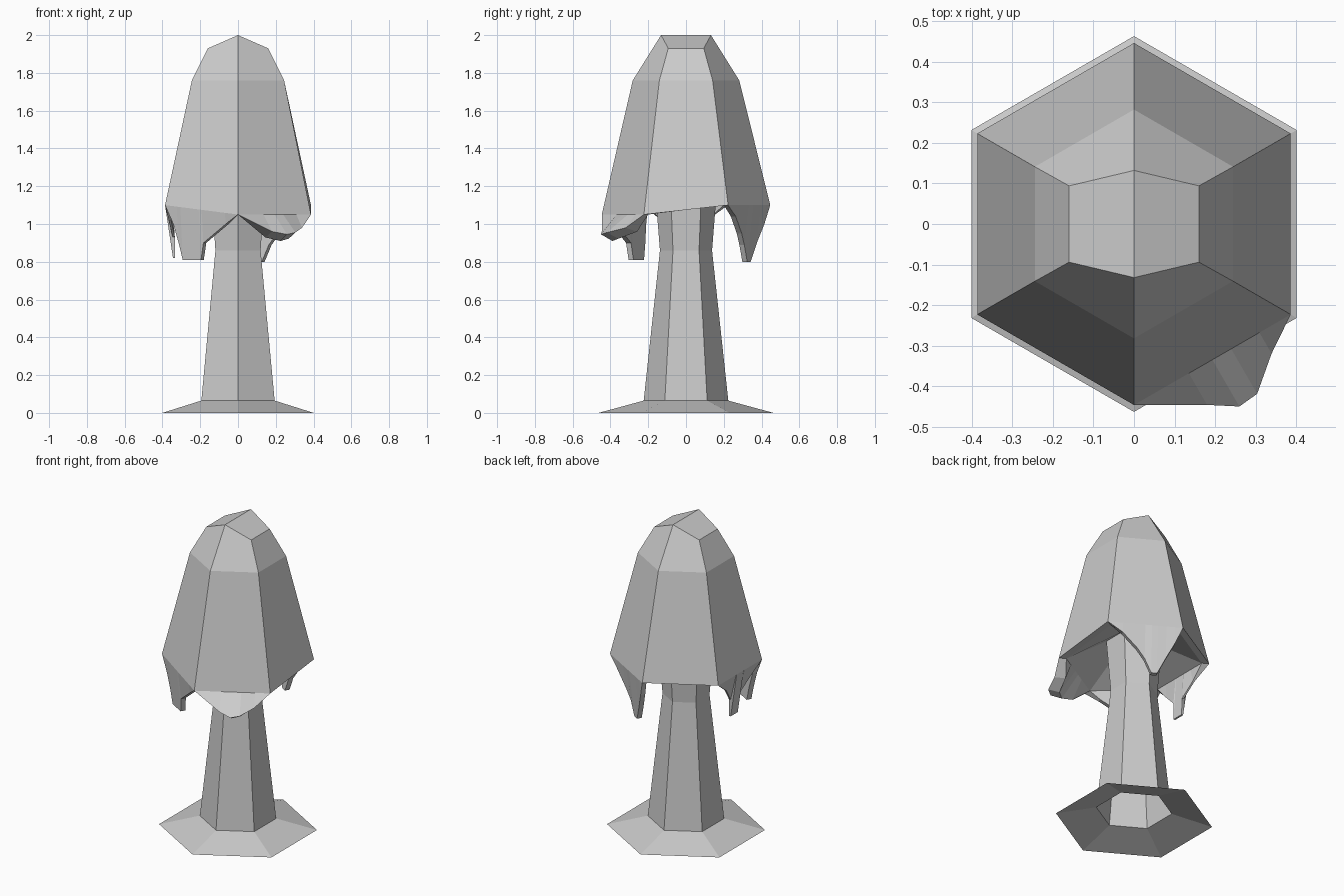
import bpy, bmesh, math
from mathutils import Vector

if "Cube" in bpy.data.objects:
    bpy.data.objects.remove(bpy.data.objects["Cube"])


def make(name, bm):
    bmesh.ops.remove_doubles(bm, verts=bm.verts, dist=0.0005)
    bmesh.ops.recalc_face_normals(bm, faces=bm.faces)
    me = bpy.data.meshes.new(name)
    bm.to_mesh(me)
    bm.free()
    ob = bpy.data.objects.new(name, me)
    bpy.context.collection.objects.link(ob)
    return ob


def hexa(r, z):
    """Six corners starting at 30 degrees; z may be one height or six."""
    zs = z if isinstance(z, list) else [z] * 6
    return [Vector((r * math.cos(math.radians(30 + 60 * k)),
                    r * math.sin(math.radians(30 + 60 * k)), zs[k])) for k in range(6)]


def face(bm, *pts):
    bm.faces.new([bm.verts.new(p) for p in pts])


def loft(bm, rings):
    for a, b in zip(rings, rings[1:]):
        for k in range(6):
            j = (k + 1) % 6
            face(bm, a[k], a[j], b[j], b[k])


# Stem with flared foot, open below
bm = bmesh.new()
loft(bm, [hexa(0.463, 0), hexa(0.224, 0.065), hexa(0.138, 0.86), hexa(0.165, 1.2)])
make("stem", bm)

# Cap: hexagonal dome ending in a short roof ridge
bm = bmesh.new()
R = 0.446
rim = hexa(R, [1.1, 1.1, 1.1, 1.1, 1.05, 1.05])
top = [Vector(p) for p in ((0.16, 0.094, 1.93), (0, 0.132, 2), (-0.16, 0.094, 1.93),
                           (-0.16, -0.094, 1.93), (0, -0.132, 2), (0.16, -0.094, 1.93))]
loft(bm, [rim, hexa(0.282, 1.76), top])
face(bm, top[1], top[2], top[3], top[4])
face(bm, top[4], top[5], top[0], top[1])

# Melting drips per side: (position along side, height, inward offset)
drips = {
    0: [(.2, 1.04, .005), (.4, .95, .02), (.5, .89, .03), (.59, .8, .035), (.67, .8, .035),
        (.78, .9, .025), (.9, 1.0, .01)],
    2: [(.25, 1.02, .02), (.41, .93, .04), (.42, .82, .042), (.58, .82, .042),
        (.59, .93, .04), (.8, 1.02, .02)],
    3: [(.1, 1.0, .01), (.16, .9, .02), (.21, .81, .025), (.46, .81, .025),
        (.5, .9, .02), (.82, 1.0, .01)],
    4: [(.35, .96, -.09), (.5, .945, -.133), (.62, .955, -.128), (.8, .98, -.06)],
}
inner = [Vector((p.x * 0.9, p.y * 0.9, p.z)) for p in rim]
for k in range(6):
    j = (k + 1) % 6
    a, b = rim[k], rim[j]
    n = Vector((a.x + b.x, a.y + b.y, 0)).normalized()
    cols = [(a, a, inner[k], inner[k])]
    for t, z, inward in drips.get(k, []):
        o = a.lerp(b, t)
        low = o - n * inward
        low.z = z
        hang = 0.035 * math.sin(math.pi * t) if k == 4 else 0
        thick = 0.07 if k == 4 else (0.012 if k == 2 else 0.03)
        cols.append((o, low, low - n * thick - Vector((0, 0, hang)),
                     inner[k].lerp(inner[j], t)))
    cols.append((b, b, inner[j], inner[j]))
    for c, d in zip(cols, cols[1:]):
        for i in range(3):
            pts = []
            for p in (c[i], d[i], d[i + 1], c[i + 1]):
                if p not in pts:
                    pts.append(p)
            if len(pts) > 2:
                face(bm, *pts)
# Hollow underside rising to the stem
loft(bm, [inner, hexa(0.165, 1.19)])
make("cap", bm)
